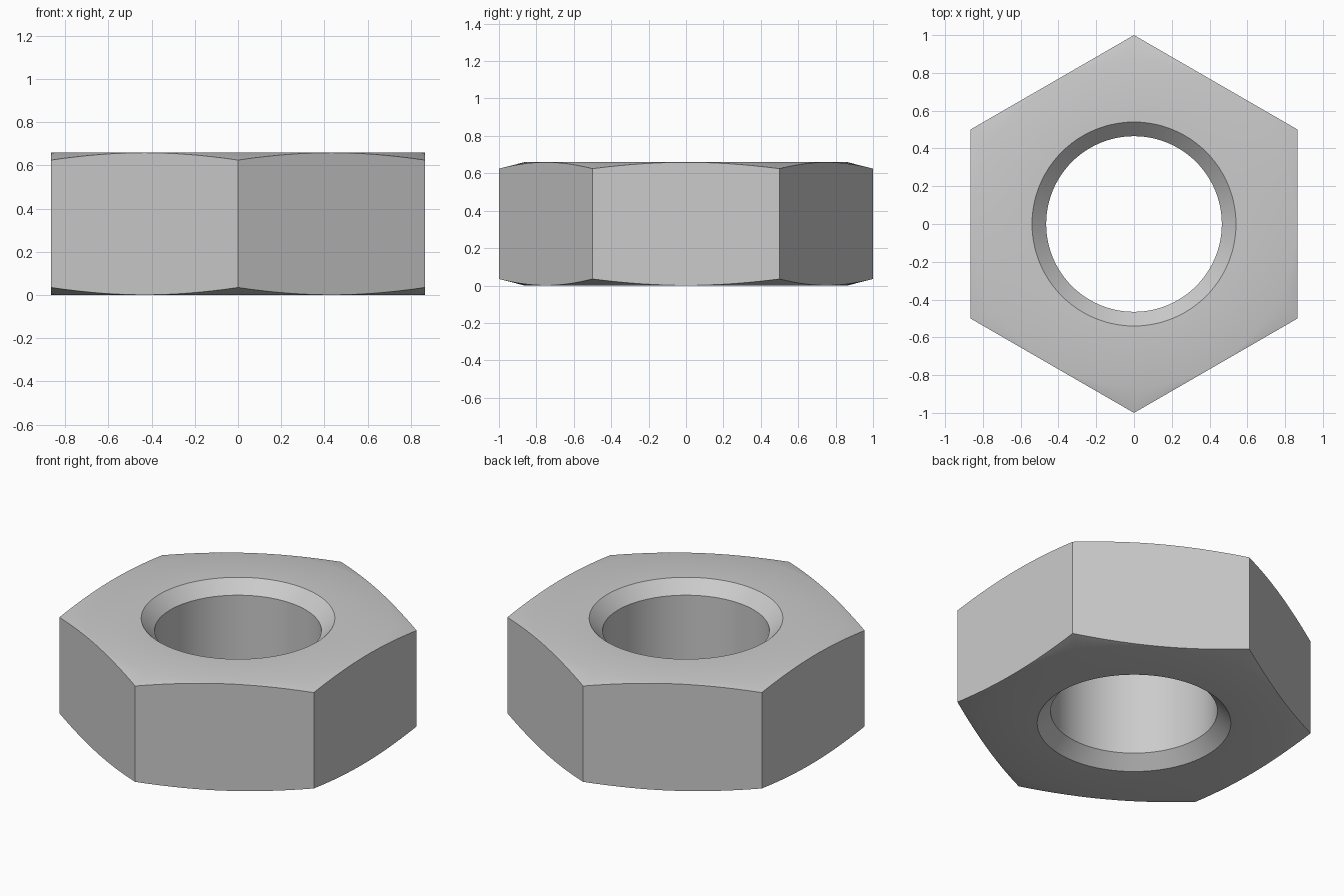
import bpy
import bmesh
from math import cos, sin, pi, radians

cube = bpy.data.objects.get("Cube")
if cube:
    bpy.data.objects.remove(cube, do_unlink=True)

HEIGHT = 0.66
APOTHEM = cos(pi / 6)      # half the distance across the flats
BORE, MOUTH = 0.465, 0.54  # hole radius and its countersunk mouth
FLAT = 0.862               # radius where the corner bevel starts
SLOPE = 0.035 / (1 - FLAT)
STEPS = 96                 # multiple of 12 so that vertices land on the corners


def hex_radius(angle):
    """Distance to the hexagon outline, with flats facing +x and -x."""
    turn = (angle + pi / 6) % (pi / 3) - pi / 6
    return APOTHEM / cos(turn)


def section(angle):
    """Closed radius/height cross-section at one angle."""
    outer = hex_radius(angle)
    drop = SLOPE * (outer - FLAT)
    lower = [(BORE, MOUTH - BORE), (MOUTH, 0), (FLAT, 0), (outer, drop)]
    upper = [(r, HEIGHT - z) for r, z in reversed(lower)]
    return lower + upper


# Steel material
steel = bpy.data.materials.new("steel_grey")
steel.use_nodes = True
colour = (0.6, 0.6, 0.6, 1)
steel.diffuse_color = colour
steel.node_tree.nodes["Principled BSDF"].inputs["Base Color"].default_value = colour

# Nut body swept around the z axis
bm = bmesh.new()
rings = []
for i in range(STEPS):
    a = 2 * pi * i / STEPS
    rings.append([bm.verts.new((r * cos(a), r * sin(a), z)) for r, z in section(a)])
for i, ring in enumerate(rings):
    following = rings[(i + 1) % STEPS]
    for j in range(len(ring)):
        k = (j + 1) % len(ring)
        bm.faces.new((ring[j], following[j], following[k], ring[k]))
bmesh.ops.recalc_face_normals(bm, faces=bm.faces)

mesh = bpy.data.meshes.new("hex_nut")
bm.to_mesh(mesh)
bm.free()
mesh.materials.append(steel)
nut = bpy.data.objects.new("hex_nut", mesh)
bpy.context.collection.objects.link(nut)

# Smooth bore and bevels, crisp edges
bpy.ops.object.select_all(action='DESELECT')
nut.select_set(True)
bpy.context.view_layer.objects.active = nut
bpy.ops.object.shade_smooth_by_angle(angle=radians(30))
